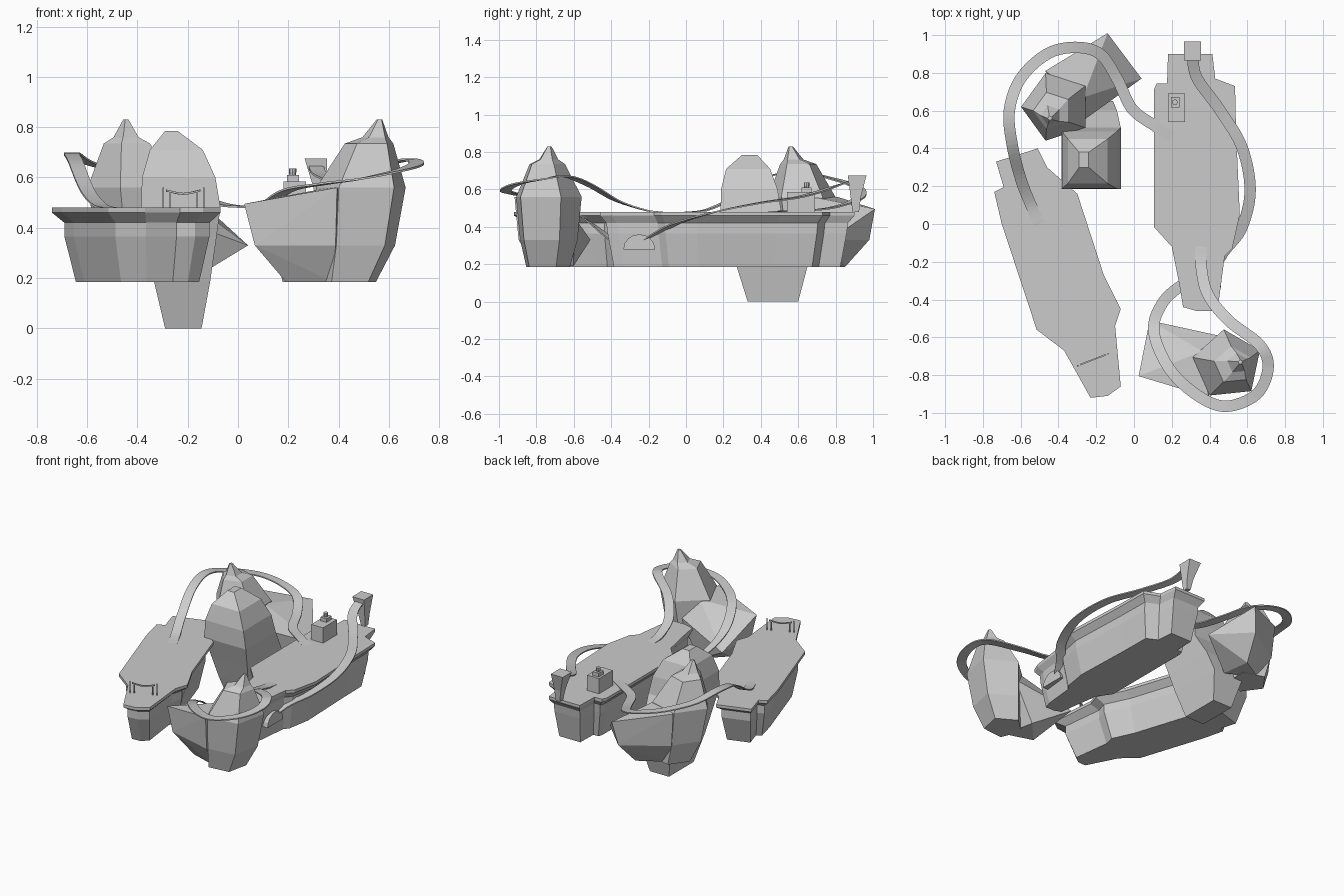
import bpy, bmesh
from math import sin, cos, radians
from mathutils import Vector, Matrix
from mathutils.geometry import interpolate_bezier

if "Cube" in bpy.data.objects:
    bpy.data.objects.remove(bpy.data.objects["Cube"])


def finish(name, bm):
    bmesh.ops.recalc_face_normals(bm, faces=bm.faces)
    me = bpy.data.meshes.new(name)
    bm.to_mesh(me)
    bm.free()
    ob = bpy.data.objects.new(name, me)
    bpy.context.collection.objects.link(ob)
    return ob


def loft(name, rings):
    """Skin a stack of equal-length rings and cap both ends."""
    bm = bmesh.new()
    rows = [[bm.verts.new(p) for p in r] for r in rings]
    n = len(rows[0])
    for a, b in zip(rows, rows[1:]):
        for i in range(n):
            j = (i + 1) % n
            bm.faces.new((a[i], a[j], b[j], b[i]))
    bm.faces.new(rows[0][::-1])
    bm.faces.new(rows[-1])
    return finish(name, bm)


def rect(x0, x1, y0, y1, z):
    return [(x0, y0, z), (x1, y0, z), (x1, y1, z), (x0, y1, z)]


def island(name, outline, centre, angle, levels):
    """Hull: the deck outline scaled across and along its axis at each level."""
    c, rot = Vector(centre), Matrix.Rotation(radians(angle), 2)
    rings = []
    for z, sx, sy in levels:
        ring = []
        for p in outline:
            q = rot.inverted() @ (Vector(p) - c)
            q = rot @ Vector((q.x * sx, q.y * sy)) + c
            ring.append((q.x, q.y, z))
        rings.append(ring)
    return loft(name, rings)


def ribbon(name, pts, width=0.06, thick=0.008, steps=8):
    """Flat track swept along a smooth path."""
    P = [Vector(p) for p in pts]
    T = [(P[min(i + 1, len(P) - 1)] - P[max(i - 1, 0)]) / 6 for i in range(len(P))]
    path = []
    for i in range(len(P) - 1):
        seg = interpolate_bezier(P[i], P[i] + T[i], P[i + 1] - T[i + 1], P[i + 1], steps + 1)
        path += seg[:-1]
    path.append(P[-1])
    rings = []
    for i, p in enumerate(path):
        d = path[min(i + 1, len(path) - 1)] - path[max(i - 1, 0)]
        s = Vector((-d.y, d.x, 0)).normalized() * width / 2
        u = Vector((0, 0, thick / 2))
        rings.append([p - s - u, p + s - u, p + s + u, p - s + u])
    return loft(name, rings)


# floating islands
left_deck = [(-.73, .33), (-.51, .40), (-.46, .30), (-.30, .16), (-.16, -.27), (-.07, -.45),
             (-.10, -.54), (-.07, -.86), (-.14, -.91), (-.23, -.92), (-.37, -.67),
             (-.515, -.56), (-.70, 0), (-.74, .17), (-.69, .195)]
right_deck = [(.18, .9), (.415, .9), (.43, .77), (.535, .73), (.54, .5), (.56, .05),
              (.52, -.13), (.48, -.17), (.45, -.4), (.425, -.46), (.33, -.46), (.26, -.44),
              (.24, -.32), (.2, -.12), (.105, -.015), (.105, .71), (.12, .745), (.175, .745)]
island("left_island", left_deck, (-.40, -.25), 17,
       [(.185, .66, .80), (.365, .82, .90), (.42, .82, .90), (.46, 1, 1), (.48, 1, 1)])
island("right_island", right_deck, (.33, .22), 0,
       [(.185, .68, .89), (.365, .83, .94), (.42, .84, .95), (.46, 1, 1), (.48, 1, 1)])


# leaning five-sided rock spire with a slanted wedge spur, used twice
def spire(tag, centre, turn):
    M = Matrix.Translation((*centre, 0)) @ Matrix.Rotation(radians(turn), 4, 'Z')
    rings = []
    for ox, oy, r, z in [(.04, .045, .125, .185), (.015, .015, .165, .33), (0, 0, .188, .56),
                         (-.022, -.02, .102, .735), (-.03, -.045, .055, .76),
                         (-.035, -.06, .012, .83)]:
        rings.append([M @ Vector((ox + r * cos(radians(36 + 72 * k)),
                                  oy + r * sin(radians(36 + 72 * k)), z)) for k in range(5)])
    loft("spire_" + tag, rings)
    bm = bmesh.new()
    for p in [(.45, .15, .33), (.27, .39, .495), (.24, .36, .33), (.20, .23, .185), (.22, .03, .19),
              (-.06, .19, .56), (.14, .05, .56), (-.04, .18, .33), (.03, .13, .185),
              (.13, -.08, .45)]:
        bm.verts.new(M @ Vector(p))
    bmesh.ops.convex_hull(bm, input=bm.verts)
    finish("spur_" + tag, bm)


spire("back", (-.41, .62), 0)
spire("front", (.495, -.745), 132)

# square rock with keel
loft("square_rock", [rect(-.29, -.145, .33, .60, 0), rect(-.335, -.11, .27, .65, .19),
                     rect(-.36, -.09, .23, .60, .33), rect(-.385, -.07, .185, .51, .48),
                     rect(-.382, -.09, .187, .49, .60), rect(-.35, -.14, .215, .45, .71),
                     rect(-.29, -.24, .30, .38, .785)])

# start box on the back of the right island
loft("start_box", [rect(.315, .345, .89, .925, .48), rect(.30, .35, .88, .935, .56),
                   rect(.265, .355, .865, .965, .675)])

# small house with roof box and knob
loft("house", [rect(.18, .27, .54, .69, z) for z in (.475, .585)])
loft("house_roof", [rect(.195, .242, .618, .672, z) for z in (.585, .61)])
loft("house_knob", [[(.217 + r * cos(k * .7854), .645 + r * sin(k * .7854), z) for k in range(8)]
                    for r, z in [(.012, .605), (.015, .622), (.015, .636)]])

# start gate on the left island
a, b = Vector((-.285, -.745, 0)), Vector((-.15, -.692, 0))
for i, p in enumerate((a, b)):
    for j, off in enumerate((-.014, .014)):
        q = p + (b - a).normalized() * off
        top = .56 if (i == j) else .545
        loft(f"gate_post_{i}{j}", [rect(q.x - .003, q.x + .003, q.y - .003, q.y + .003, z)
                                   for z in (.475, top)])
ribbon("gate_beam", [a + Vector((0, 0, .548)), (a + b) / 2 + Vector((0, 0, .535)),
                     b + Vector((0, 0, .548))], .008, .008, 4)

# tunnel mouth under the right island
loft("tunnel_mouth", [[(x, -.25 + .085 * cos(k * .3927), .28 + .08 * sin(k * .3927))
                       for k in range(9)] for x in (.24, .46)])

# track around the front spire, passing under and back onto the right island
ribbon("front_track", [
    (.31, .92, .66), (.33, .78, .61), (.45, .61, .56), (.57, .41, .53), (.615, .18, .485),
    (.57, -.02, .43), (.48, -.14, .375), (.40, -.25, .31), (.26, -.32, .285), (.15, -.42, .35),
    (.105, -.57, .46), (.19, -.77, .545), (.34, -.91, .575), (.49, -.965, .595),
    (.65, -.90, .63), (.71, -.76, .655), (.665, -.64, .67), (.50, -.51, .62),
    (.39, -.37, .54), (.355, -.22, .49), (.355, -.12, .476)])

# track around the back spire, joining both decks
ribbon("back_track", [
    (.20, .46, .476), (.11, .52, .482), (-.01, .61, .485), (-.09, .77, .50), (-.18, .90, .54),
    (-.31, .935, .58), (-.46, .90, .62), (-.60, .77, .66), (-.66, .60, .695),
    (-.645, .42, .66), (-.60, .24, .55), (-.55, .11, .49), (-.50, 0, .476)])
